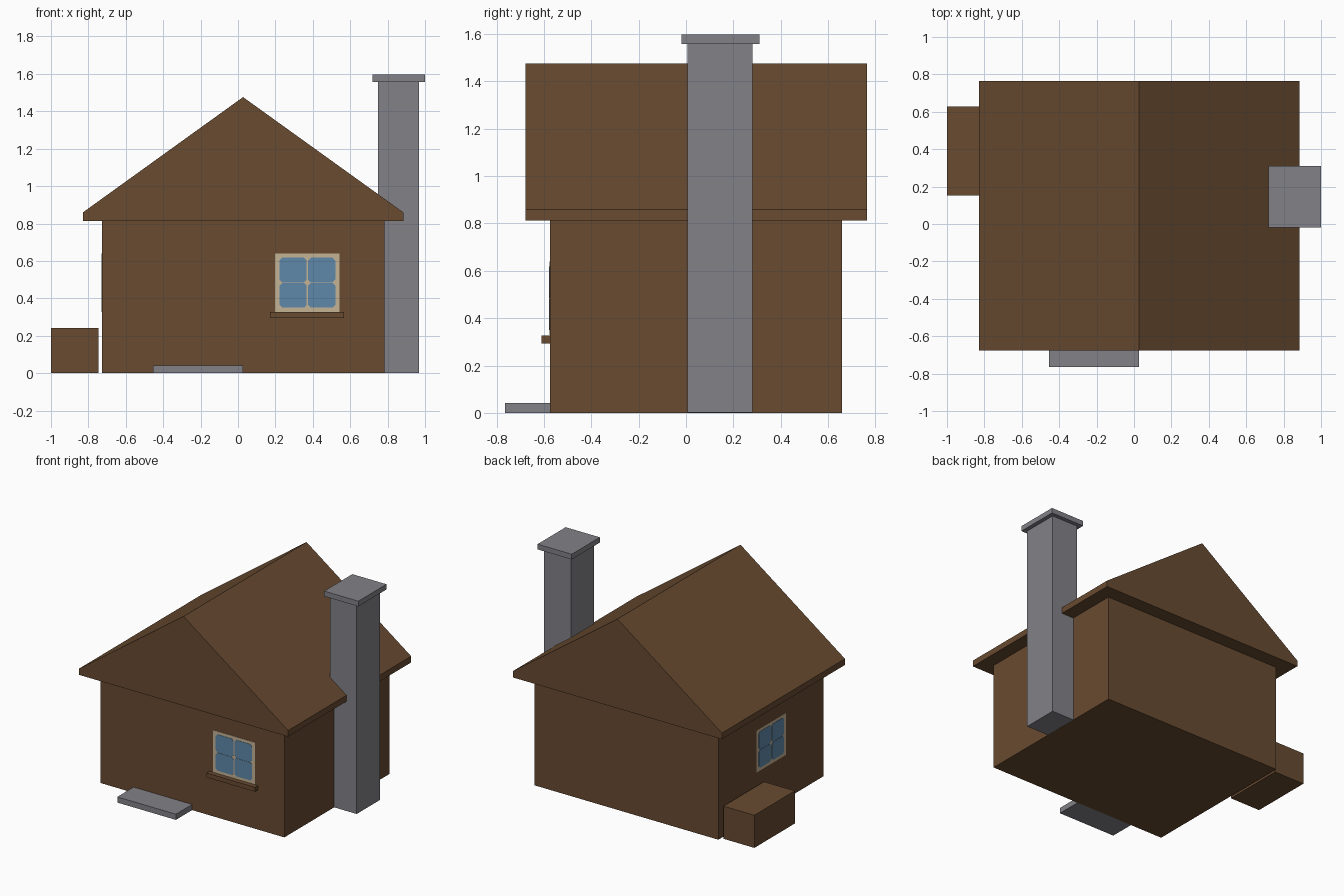
import bpy
import bmesh
from mathutils import Matrix, Vector

if "Cube" in bpy.data.objects:
    bpy.data.objects.remove(bpy.data.objects["Cube"])


def material(name, rgb):
    m = bpy.data.materials.new(name)
    m.diffuse_color = (*rgb, 1)
    m.use_nodes = True
    m.node_tree.nodes["Principled BSDF"].inputs["Base Color"].default_value = m.diffuse_color
    return m


brown = material("brown wood", (0.138, 0.069, 0.030))
grey = material("grey stone", (0.225, 0.22, 0.245))
cream = material("cream frame", (0.56, 0.45, 0.30))
blue = material("blue glass", (0.114, 0.25, 0.40))


def finish(name, bm, mat):
    bmesh.ops.recalc_face_normals(bm, faces=bm.faces)
    mesh = bpy.data.meshes.new(name)
    bm.to_mesh(mesh)
    bm.free()
    mesh.materials.append(mat)
    obj = bpy.data.objects.new(name, mesh)
    bpy.context.collection.objects.link(obj)
    return obj


def box(name, x, y, z, mat):
    bm = bmesh.new()
    bmesh.ops.create_cube(bm, size=1)
    for v in bm.verts:
        v.co = Vector([(a + b) / 2 + c * (b - a) for c, (a, b) in zip(v.co, (x, y, z))])
    return finish(name, bm, mat)


def prism(name, outlines, y0, y1, mat):
    """Extrude one or more XZ outlines from y0 to y1."""
    bm = bmesh.new()
    for pts in outlines:
        face = bm.faces.new([bm.verts.new((px, y0, pz)) for px, pz in pts])
        ext = bmesh.ops.extrude_face_region(bm, geom=[face])["geom"]
        bmesh.ops.translate(bm, vec=(0, y1 - y0, 0),
                            verts=[g for g in ext if isinstance(g, bmesh.types.BMVert)])
    return finish(name, bm, mat)


def pane(x0, x1, z0, z1, c=0.015):
    """Rectangle with clipped corners."""
    return [(x0 + c, z0), (x1 - c, z0), (x1, z0 + c), (x1, z1 - c),
            (x1 - c, z1), (x0 + c, z1), (x0, z1 - c), (x0, z0 + c)]


def window(name, place):
    """Thin frame plate with four panes, facing -y before placing."""
    w, h = 0.1725, 0.156
    frame = prism(name + "_frame", [[(-w, -h), (w, -h), (w, h), (-w, h)]], 0.002, -0.002, cream)
    panes = [pane(a, b, c, d) for a, b in ((-0.149, -0.004), (0.004, 0.149))
             for c, d in ((-0.134, -0.001), (0.001, 0.134))]
    glass = prism(name + "_glass", panes, -0.001, -0.004, blue)
    for o in (frame, glass):
        o.data.transform(place)


# House body and solid gabled roof
box("walls", (-0.727, 0.783), (-0.575, 0.659), (0, 0.82), brown)
prism("roof", [[(-0.83, 0.813), (0.885, 0.813), (0.885, 0.859),
                (0.027, 1.476), (-0.83, 0.859)]], -0.677, 0.765, brown)

# Chimney and its cap
box("chimney", (0.748, 0.969), (0.007, 0.281), (0.001, 1.56), grey)
box("chimney_cap", (0.72, 1.0), (-0.018, 0.311), (1.558, 1.597), grey)

# Doorstep and side crate
box("doorstep", (-0.455, 0.026), (-0.765, -0.575), (0, 0.042), grey)
box("side_crate", (-1.0, -0.746), (0.152, 0.627), (0, 0.242), brown)

# Windows on the front and left walls, with a sill on the front one
window("front_window", Matrix.Translation((0.371, -0.575, 0.484)))
window("left_window", Matrix.Translation((-0.727, 0.042, 0.484)) @ Matrix.Rotation(-1.5707963, 4, "Z"))
box("window_sill", (0.17, 0.567), (-0.61, -0.574), (0.294, 0.327), brown)
